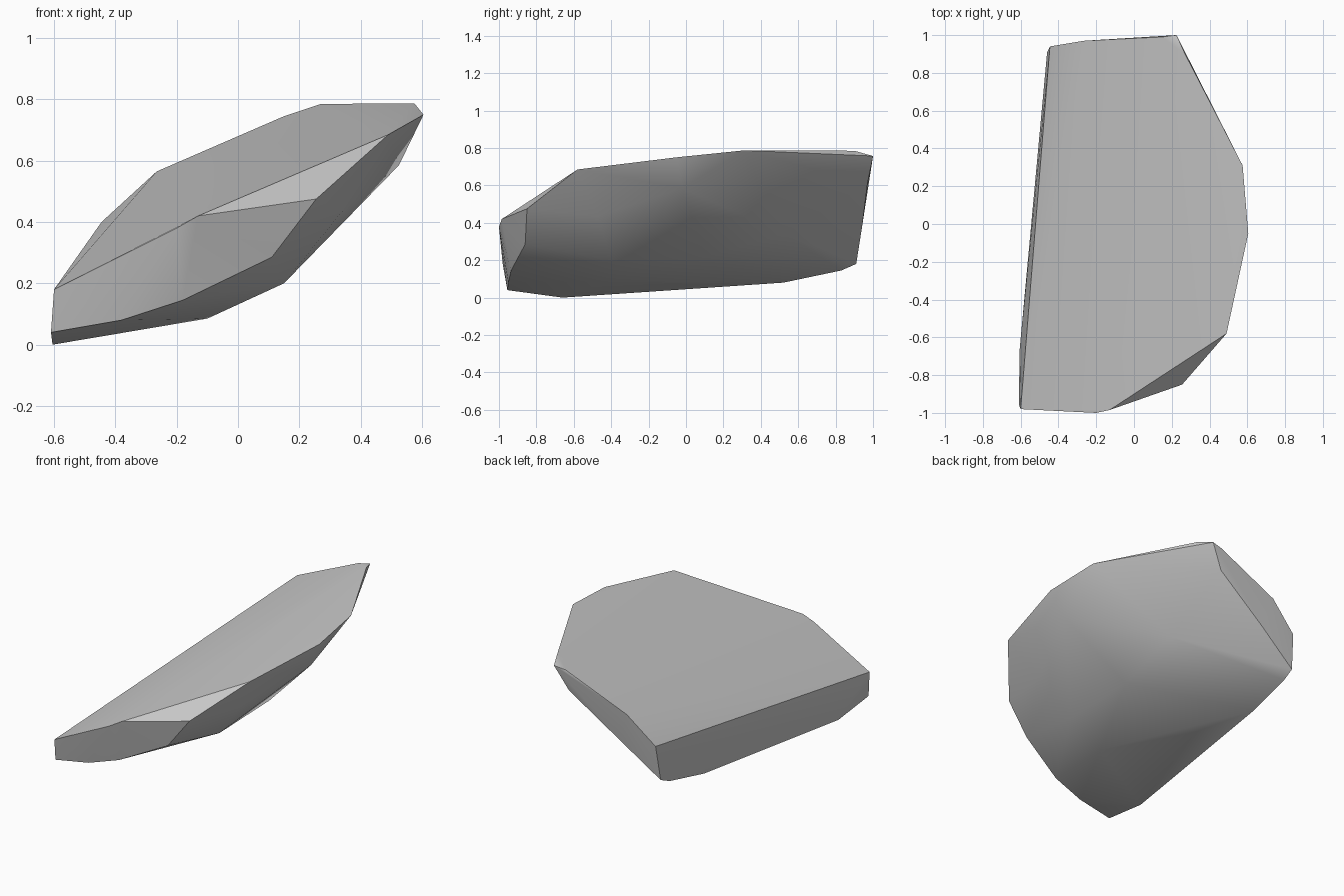
import bpy
import bmesh
import math
from mathutils import Vector

default_cube = bpy.data.objects.get("Cube")
if default_cube:
    bpy.data.objects.remove(default_cube, do_unlink=True)


def make_material(name, colour):
    material = bpy.data.materials.new(name)
    material.use_nodes = True
    material.diffuse_color = colour
    shader = material.node_tree.nodes["Principled BSDF"]
    shader.inputs["Base Color"].default_value = colour
    shader.inputs["Roughness"].default_value = 0.9
    return material


def make_stone(name, outlines, material):
    """Wrap a convex skin round the corner points and shade it by angle."""
    bm = bmesh.new()
    for outline in outlines:
        for point in outline:
            bm.verts.new(Vector(point))
    hull = bmesh.ops.convex_hull(bm, input=bm.verts)
    loose = {v for v in hull["geom_interior"] + hull["geom_unused"]
             if isinstance(v, bmesh.types.BMVert)}
    bmesh.ops.delete(bm, geom=list(loose), context="VERTS")
    bmesh.ops.recalc_face_normals(bm, faces=bm.faces)
    mesh = bpy.data.meshes.new(name)
    bm.to_mesh(mesh)
    bm.free()
    mesh.materials.append(material)
    stone = bpy.data.objects.new(name, mesh)
    bpy.context.collection.objects.link(stone)
    bpy.context.view_layer.objects.active = stone
    stone.select_set(True)
    bpy.ops.object.shade_smooth_by_angle(angle=math.radians(30))
    # Let the broad faces keep an even tone
    weighted = stone.modifiers.new("even_shading", "WEIGHTED_NORMAL")
    weighted.keep_sharp = True
    return stone


# Rim of the broad sloping top
top_rim = [
    (-.6, -.98, .18), (-.13, -.985, .42), (.49, -.58, .685),
    (.605, -.05, .75), (.575, .31, .787), (.27, .9, .785), (.225, 1, .757),
    (.15, .99, .745), (-.265, .97, .565), (-.445, .94, .4),
]

# Lower edge of the front break, including the chipped corner
front_edge = [
    (-.2, -1, .38), (.255, -.85, .475), (.11, -.86, .285),
    (-.18, -.935, .145), (-.38, -.95, .08), (-.61, -.955, .04),
]

# Lower edge along the thin left side and the back break
back_edge = [
    (-.605, -.66, 0), (-.49, .52, .08), (-.467, .83, .145),
    (-.46, .91, .18), (-.2, .94, .37), (.14, .97, .61),
]

# Rounded underside
underside = [
    (-.1, -.43, .085), (-.38, .12, .072), (.15, -.4, .2), (.15, .1, .215),
    (.16, .53, .34), (.525, -.02, .585), (.34, -.47, .435),
]

grey_stone = make_material("grey stone", (0.57, 0.57, 0.57, 1))
make_stone("stone_slab", [top_rim, front_edge, back_edge, underside], grey_stone)
